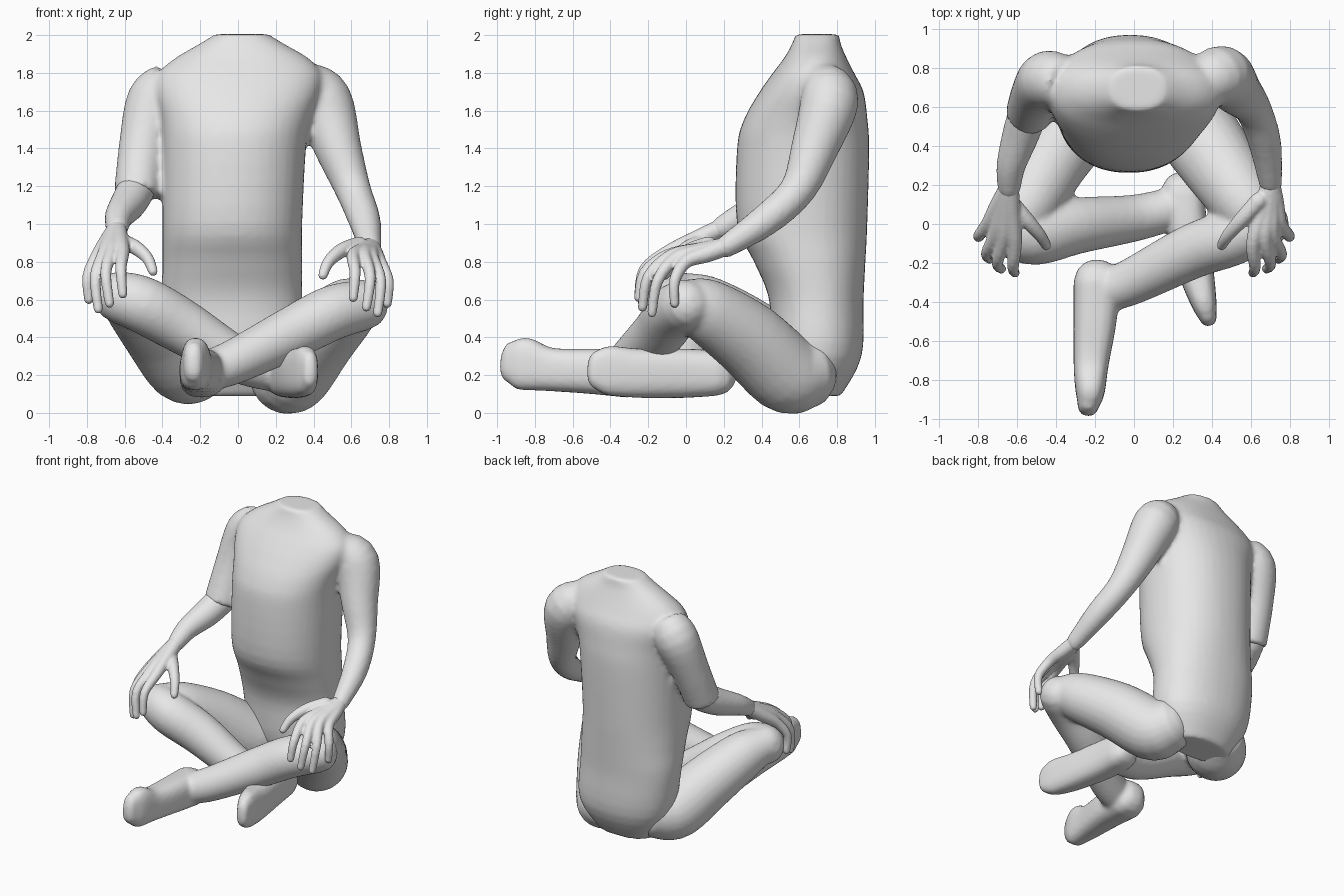
import bpy, bmesh, math
from mathutils import Vector

cube = bpy.data.objects.get("Cube")
if cube:
    bpy.data.objects.remove(cube, do_unlink=True)

# One plain grey for the whole figure
grey = bpy.data.materials.new("plain_grey")
grey.use_nodes = True
grey.diffuse_color = (0.8, 0.8, 0.8, 1)
grey.node_tree.nodes["Principled BSDF"].inputs["Base Color"].default_value = (0.8, 0.8, 0.8, 1)


def spline(rows, steps=4):
    """Smooth a list of equal-length tuples with a Catmull-Rom curve."""
    rows = [list(r) for r in rows]
    out = []
    for i in range(len(rows) - 1):
        p0, p1 = rows[max(i - 1, 0)], rows[i]
        p2, p3 = rows[i + 1], rows[min(i + 2, len(rows) - 1)]
        for s in range(steps):
            t = s / steps
            out.append([0.5 * (2 * b + (c - a) * t + (2 * a - 5 * b + 4 * c - d) * t * t
                               + (3 * b - a - 3 * c + d) * t ** 3)
                        for a, b, c, d in zip(p0, p1, p2, p3)])
    return out + [rows[-1]]


def loft(bm, rows, ref, axis=None, power=2.0, rounded=True, sides=24):
    """Closed tube through rows of (x, y, z, radius[, second radius])."""
    rows = spline([r if len(r) == 5 else (*r, r[3]) for r in rows])
    pts = [Vector(r[:3]) for r in rows]
    rings, u = [], Vector(ref)
    for i, r in enumerate(rows):
        t = Vector(axis) if axis else (pts[min(i + 1, len(pts) - 1)] - pts[max(i - 1, 0)]).normalized()
        u = (u - t * u.dot(t)).normalized()
        rings.append((pts[i], u.copy(), t.cross(u), t, r[3], r[4]))
    if rounded:
        caps = [(0.5, 0.87), (0.8, 0.6), (0.96, 0.28)]
        p, a, b, t, ra, rb = rings[0]
        head = [(p - t * min(ra, rb) * k, a, b, t, ra * s, rb * s) for k, s in reversed(caps)]
        p, a, b, t, ra, rb = rings[-1]
        rings = head + rings + [(p + t * min(ra, rb) * k, a, b, t, ra * s, rb * s) for k, s in caps]
    loops = []
    for p, a, b, t, ra, rb in rings:
        loop = []
        for k in range(sides):
            c, s = math.cos(math.tau * k / sides), math.sin(math.tau * k / sides)
            c = math.copysign(abs(c) ** (2 / power), c)
            s = math.copysign(abs(s) ** (2 / power), s)
            loop.append(bm.verts.new(p + a * ra * c + b * rb * s))
        loops.append(loop)
    for lo, hi in zip(loops, loops[1:]):
        for k in range(sides):
            n = (k + 1) % sides
            bm.faces.new((lo[k], lo[n], hi[n], hi[k]))
    bm.faces.new(loops[0][::-1])
    bm.faces.new(loops[-1])


def finish(bm, name, voxel, smooth):
    """Fuse the overlapping tubes into one smooth skin."""
    bmesh.ops.recalc_face_normals(bm, faces=bm.faces)
    mesh = bpy.data.meshes.new(name)
    bm.to_mesh(mesh)
    bm.free()
    mesh.materials.append(grey)
    for poly in mesh.polygons:
        poly.use_smooth = True
    ob = bpy.data.objects.new(name, mesh)
    bpy.context.collection.objects.link(ob)
    fuse = ob.modifiers.new("fuse", "REMESH")
    fuse.mode = "VOXEL"
    fuse.voxel_size = voxel
    fuse.use_smooth_shade = True
    soft = ob.modifiers.new("soften", "SMOOTH")
    soft.factor = 0.5
    soft.iterations = smooth


X, Z = (1, 0, 0), (0, 0, 1)

# Torso from seat to neck: height, centre x, half width, front y, back y
profile = [(0.09, 0, 0.22, 0.56, 0.82), (0.3, 0, 0.35, 0.46, 0.93), (0.6, -0.03, 0.37, 0.44, 0.94),
           (0.8, -0.03, 0.37, 0.36, 0.95), (1.0, -0.03, 0.37, 0.27, 0.96), (1.4, -0.02, 0.38, 0.27, 0.97),
           (1.56, -0.01, 0.4, 0.31, 0.96), (1.7, 0, 0.44, 0.39, 0.94), (1.8, 0.01, 0.43, 0.46, 0.89),
           (1.88, 0.02, 0.35, 0.52, 0.85), (1.95, 0.02, 0.23, 0.56, 0.82), (2.005, 0.02, 0.14, 0.58, 0.81)]
bm = bmesh.new()
loft(bm, [(cx, (f + b) / 2, z, w, (b - f) / 2) for z, cx, w, f, b in profile],
     X, axis=Z, power=2.2, rounded=False, sides=40)
# Left arm down to the wrist
loft(bm, [(0.36, 0.72, 1.73, 0.13), (0.45, 0.76, 1.65, 0.155), (0.53, 0.68, 1.4, 0.125),
          (0.61, 0.59, 1.18, 0.095), (0.67, 0.42, 1.02, 0.085), (0.7, 0.21, 0.88, 0.06)], X)
# Right sleeve, cut off at the elbow
loft(bm, [(-0.36, 0.72, 1.73, 0.13), (-0.44, 0.74, 1.65, 0.15), (-0.5, 0.67, 1.42, 0.13),
          (-0.535, 0.57, 1.16, 0.122)], X, rounded=False)
finish(bm, "torso_and_sleeves", 0.018, 5)

# Right forearm
bm = bmesh.new()
loft(bm, [(-0.54, 0.58, 1.18, 0.1), (-0.58, 0.46, 1.11, 0.095), (-0.63, 0.3, 1.04, 0.075),
          (-0.64, 0.19, 0.98, 0.06)], X)
finish(bm, "right_forearm", 0.014, 3)

# Fingers resting over the knee: knuckle, middle joint, tip
fingers = [((0.75, 0.0, 0.82), (0.795, -0.06, 0.72), (0.79, -0.06, 0.6)),
           ((0.71, -0.05, 0.84), (0.755, -0.15, 0.72), (0.74, -0.18, 0.55)),
           ((0.67, -0.08, 0.85), (0.7, -0.2, 0.74), (0.68, -0.23, 0.58)),
           ((0.61, -0.1, 0.85), (0.62, -0.22, 0.76), (0.61, -0.25, 0.63))]
thumb = [(0.64, 0.12, 0.91, 0.045), (0.55, 0.02, 0.88, 0.04), (0.48, -0.06, 0.82, 0.032), (0.45, -0.11, 0.75, 0.026)]


def hand(name, side, wrist, drop):
    bm = bmesh.new()
    place = lambda p: (p[0] * side, p[1], p[2] - drop)
    for knuckle, joint, tip in fingers:
        k, j, t = place(knuckle), place(joint), place(tip)
        middle = [(a + b) / 2 for a, b in zip(wrist, k)]
        loft(bm, [(*wrist, 0.05), (*middle, 0.046), (*k, 0.036), (*j, 0.03), (*t, 0.025)], X, sides=14)
    loft(bm, [(*place(p[:3]), p[3]) for p in thumb], Z, sides=14)
    finish(bm, name, 0.009, 3)


hand("left_hand", 1, (0.7, 0.21, 0.88), 0.02)
hand("right_hand", -1, (-0.64, 0.19, 0.98), 0.0)


def leg(name, thigh, shin, foot):
    bm = bmesh.new()
    loft(bm, thigh, Z)
    loft(bm, shin, Z)
    loft(bm, foot, X, power=2.7)
    finish(bm, name, 0.016, 4)


leg("left_leg",
    [(0.25, 0.6, 0.205, 0.2), (0.29, 0.52, 0.215, 0.21), (0.42, 0.33, 0.39, 0.2),
     (0.57, 0.11, 0.54, 0.17), (0.64, 0.01, 0.575, 0.135)],
    [(0.66, 0.0, 0.57, 0.135), (0.5, -0.07, 0.53, 0.145), (0.3, -0.14, 0.43, 0.14),
     (0.0, -0.29, 0.28, 0.12), (-0.13, -0.34, 0.23, 0.11)],
    [(-0.19, -0.3, 0.21, 0.12, 0.13), (-0.2, -0.5, 0.22, 0.11, 0.12), (-0.22, -0.72, 0.23, 0.09, 0.115),
     (-0.225, -0.86, 0.26, 0.075, 0.14), (-0.235, -0.93, 0.27, 0.055, 0.11)])

leg("right_leg",
    [(-0.22, 0.62, 0.25, 0.19), (-0.29, 0.52, 0.26, 0.205), (-0.42, 0.33, 0.42, 0.19),
     (-0.54, 0.11, 0.56, 0.165), (-0.61, 0.0, 0.61, 0.135)],
    [(-0.62, -0.04, 0.61, 0.14), (-0.5, -0.06, 0.57, 0.15), (-0.3, -0.01, 0.46, 0.145),
     (0.0, 0.03, 0.28, 0.12), (0.2, 0.08, 0.22, 0.11)],
    [(0.25, 0.16, 0.21, 0.11, 0.12), (0.27, 0.0, 0.21, 0.105, 0.13), (0.32, -0.25, 0.21, 0.09, 0.13),
     (0.36, -0.41, 0.225, 0.065, 0.13), (0.38, -0.48, 0.23, 0.045, 0.1)])
